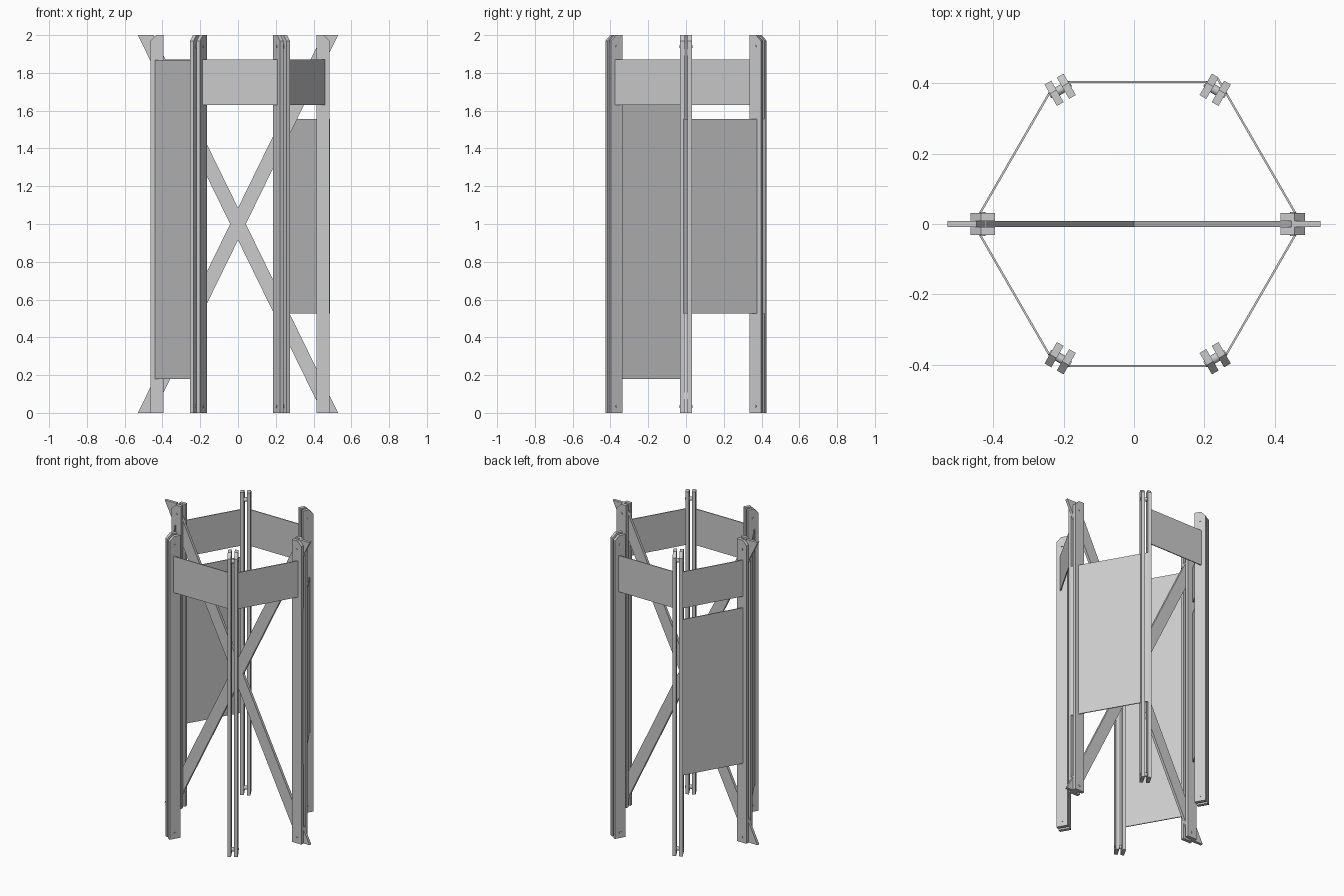
import bpy, bmesh, math
from mathutils import Matrix, Vector

if "Cube" in bpy.data.objects:
    bpy.data.objects.remove(bpy.data.objects["Cube"])

CX = 0.0105        # hexagon centre in x
R = 0.44           # post radius
APOTHEM = 0.403    # distance of the side boards from the centre


def finish(name, bm, mat):
    bmesh.ops.recalc_face_normals(bm, faces=bm.faces)
    me = bpy.data.meshes.new(name)
    bm.to_mesh(me)
    bm.free()
    ob = bpy.data.objects.new(name, me)
    ob.matrix_world = mat
    bpy.context.collection.objects.link(ob)
    return ob


def prism(name, profile, y0, y1, mat):
    """Extrude an x-z profile from y0 to y1."""
    bm = bmesh.new()
    face = bm.faces.new([bm.verts.new((x, y0, z)) for x, z in profile])
    new = bmesh.ops.extrude_face_region(bm, geom=[face])["geom"]
    bmesh.ops.translate(bm, vec=(0, y1 - y0, 0),
                        verts=[v for v in new if isinstance(v, bmesh.types.BMVert)])
    return finish(name, bm, mat)


def rod(name, radius, half, mat):
    """Cylinder lying along the local y axis."""
    bm = bmesh.new()
    bmesh.ops.create_cone(bm, cap_ends=True, segments=16, radius1=radius,
                          radius2=radius, depth=2 * half,
                          matrix=Matrix.Rotation(math.pi / 2, 4, 'X'))
    ob = finish(name, bm, mat)
    for p in ob.data.polygons:
        p.use_smooth = len(p.vertices) == 4


def spoke(angle):
    """Local x points outward from the hexagon centre."""
    return Matrix.Translation((CX, 0, 0)) @ Matrix.Rotation(math.radians(angle), 4, 'Z')


# posts: twin planks with a clipped outer top corner, bolted together
plank = [(R - 0.035, 0), (R + 0.035, 0), (R + 0.035, 1.97), (R + 0.005, 2), (R - 0.035, 2)]
for i in range(6):
    m = spoke(60 * i)
    prism(f"post_plank_a_{i}", plank, 0.009, 0.031, m)
    prism(f"post_plank_b_{i}", plank, -0.031, -0.009, m)
    for z, end in ((0.035, "low"), (1.94, "high")):
        at = m @ Matrix.Translation((R, 0, z))
        rod(f"post_bolt_{end}_{i}", 0.008, 0.034, at)
        rod(f"post_spacer_{end}_{i}", 0.013, 0.009, at)

# crossed diagonal brace between the left and right posts
XO, W = 0.53, 0.083
a = XO - W
half_h = 1 - a * (1 / (XO - W / 2))
half_h = half_h if half_h > 0 else 0.085
cross = [(0, 1 + half_h), (a, 2), (XO, 2), (W / 2, 1), (XO, 0), (a, 0),
         (0, 1 - half_h), (-a, 0), (-XO, 0), (-W / 2, 1), (-XO, 2), (-a, 2)]
prism("cross_brace", cross, -0.009, 0.009, Matrix.Identity(4))


# side boards: name, facing angle, bottom, top, half length
boards = [
    ("front_band", 270, 1.63, 1.87, 0.20),
    ("back_band", 90, 1.63, 1.87, 0.20),
    ("front_right_band", 330, 1.63, 1.87, 0.20),
    ("back_left_band", 150, 1.63, 1.87, 0.20),
    ("back_left_panel", 150, 0.525, 1.555, 0.20),
    ("back_right_panel", 30, 0.525, 1.555, 0.248),
    ("front_left_panel", 210, 0.18, 1.867, 0.20),
]
for name, angle, z0, z1, h in boards:
    t = 0.003
    rect = [(APOTHEM - t, z0), (APOTHEM + t, z0), (APOTHEM + t, z1), (APOTHEM - t, z1)]
    prism(name, rect, -h, h, spoke(angle))
